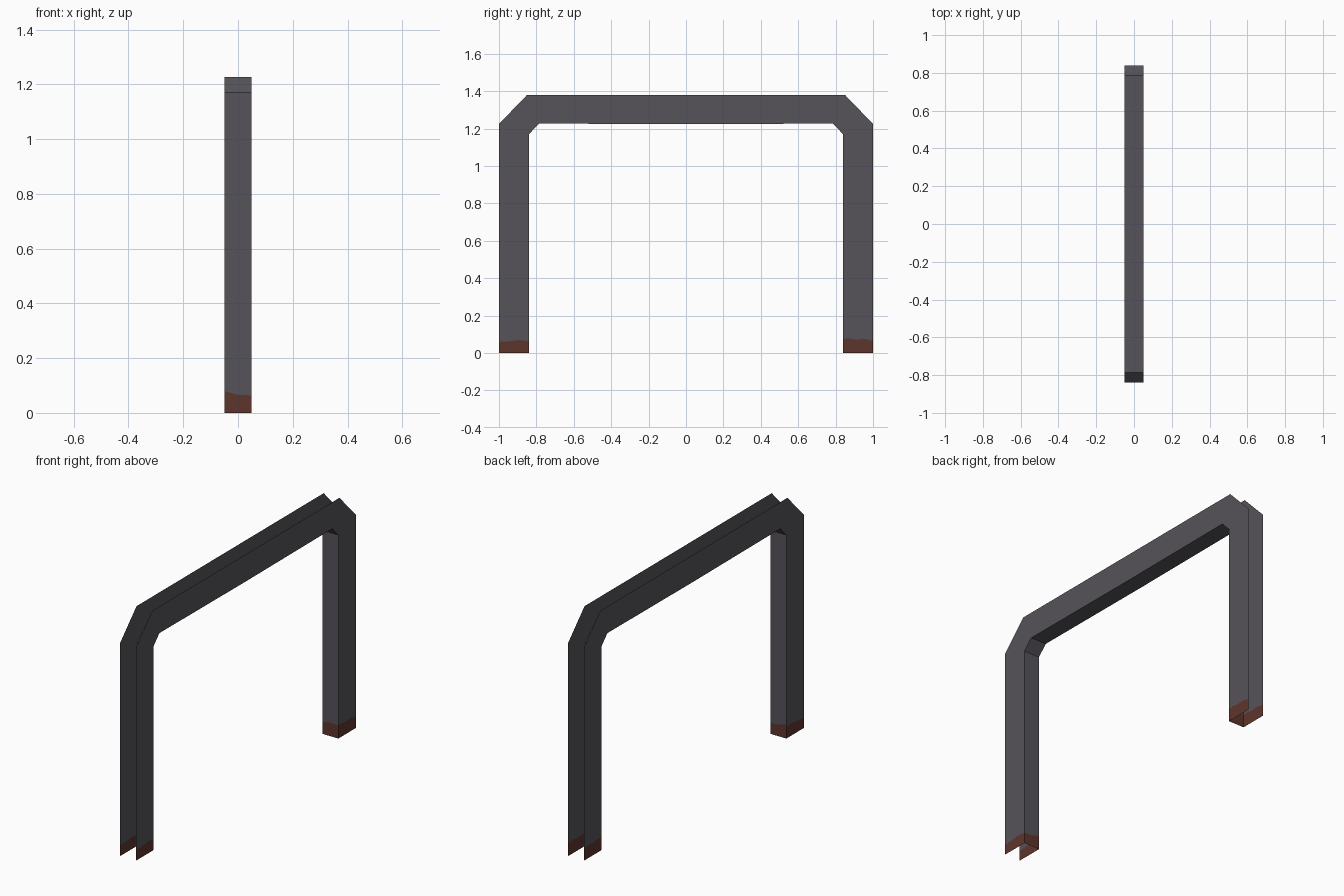
import bpy, bmesh

if "Cube" in bpy.data.objects:
    bpy.data.objects.remove(bpy.data.objects["Cube"])

W = 0.05  # half width of the channel


def material(name, rgb):
    m = bpy.data.materials.new(name)
    m.diffuse_color = (*rgb, 1)
    m.use_nodes = True
    m.node_tree.nodes["Principled BSDF"].inputs["Base Color"].default_value = m.diffuse_color
    return m


steel = material("dark steel", (0.093, 0.087, 0.100))
rust = material("rust brown", (0.112, 0.036, 0.026))

# Open channel bent into an arch: outer rim and inner rim as (y, z)
half_outer = [(-1.0, 1.225), (-0.85, 1.38)]
half_inner = [(-0.84, 1.17), (-0.785, 1.227)]
outer = half_outer + [(0, 1.38)] + [(-y, z) for y, z in reversed(half_outer)]
inner = half_inner + [(0, 1.224)] + [(-y, z) for y, z in reversed(half_inner)]


def sheet(name, bands, flip=False):
    """Thin sheet from polygons: each band is (points, material index)."""
    bm = bmesh.new()
    for pts, mat in bands:
        f = bm.faces.new([bm.verts.new(p) for p in (reversed(pts) if flip else pts)])
        f.material_index = mat
    bmesh.ops.remove_doubles(bm, verts=bm.verts, dist=0.0005)
    me = bpy.data.meshes.new(name)
    bm.to_mesh(me)
    bm.free()
    me.materials.append(steel)
    me.materials.append(rust)
    ob = bpy.data.objects.new(name, me)
    bpy.context.collection.objects.link(ob)


def leg(rim, top_a, top_b):
    """Leg panel split by a ragged rust line 'rim' running from a to b."""
    a, b = rim[0], rim[-1]
    ground = lambda p: (p[0], p[1], 0)
    return [([ground(a), ground(b)] + rim[::-1], 1), (rim + [top_b, top_a], 0)]


# Side plates, one on each face of the arch
front_rim = [(-1, 0.06), (-0.95, 0.062), (-0.89, 0.07), (-0.84, 0.062)]
back_rim = [(0.84, 0.075), (0.87, 0.078), (0.91, 0.071), (0.95, 0.077), (1, 0.065)]
for name, x in (("right_side_plate", W), ("left_side_plate", -W)):
    p = lambda yz: (x, *yz)
    bands = leg([p(q) for q in front_rim], p(outer[0]), p(inner[0]))
    bands += leg([p(q) for q in back_rim], p(inner[-1]), p(outer[-1]))
    for i in range(len(outer) - 1):
        bands.append(([p(inner[i]), p(inner[i + 1]), p(outer[i + 1]), p(outer[i])], 0))
    sheet(name, bands, flip=x < 0)

# Web lining the inside of the arch
web = []
for y, zs in ((-0.84, (0.08, 0.066, 0.064)), (0.84, (0.07, 0.078, 0.075))):
    rim = [(x, y, z) for x, z in zip((-W, 0, W), zs)]
    if y < 0:
        rim.reverse()
    web += leg(rim, (rim[0][0], y, 1.17), (rim[-1][0], y, 1.17))
for a, b in zip(inner, inner[1:]):
    web.append(([(-W, *a), (-W, *b), (W, *b), (W, *a)], 0))
sheet("inner_web", web)
